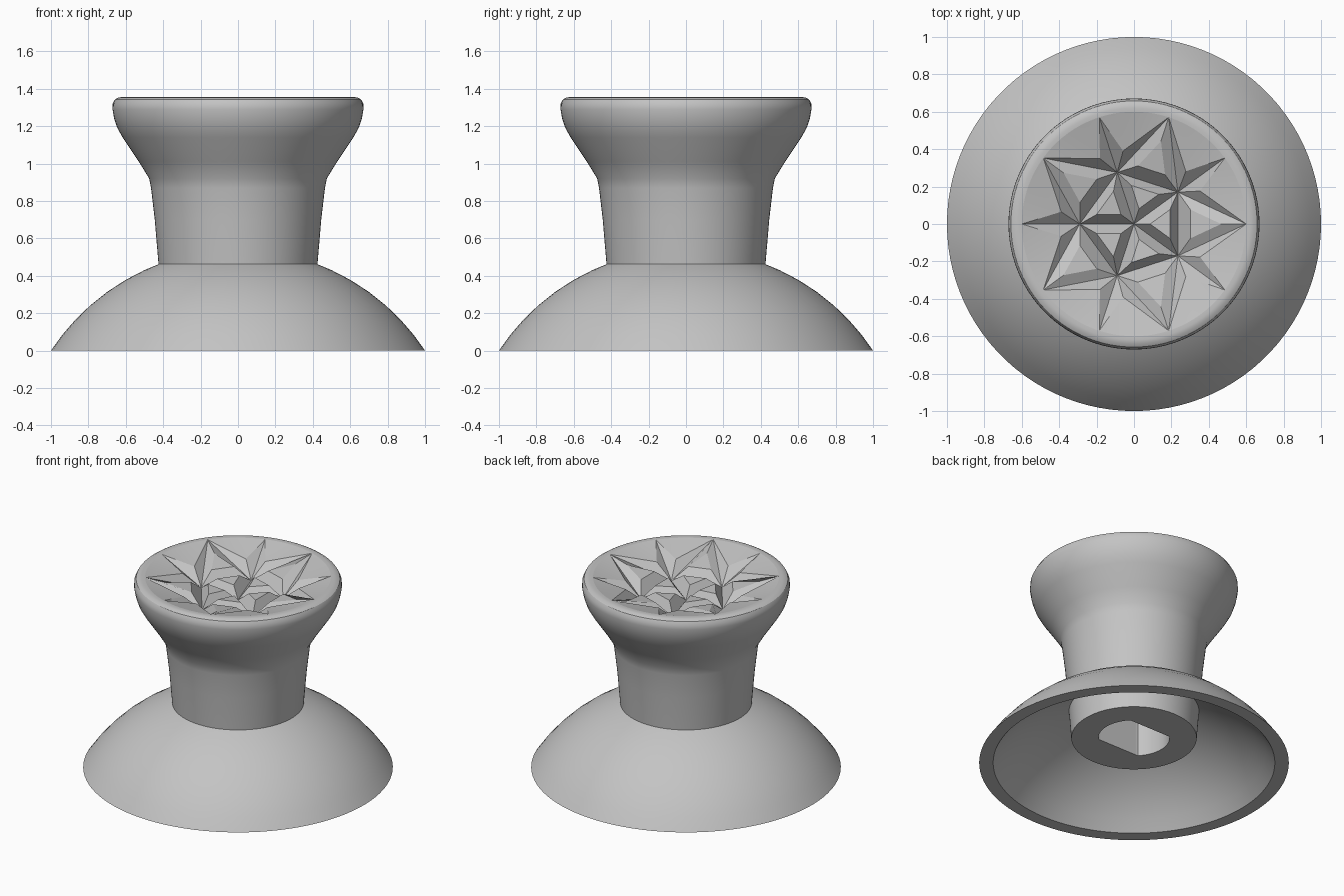
import bpy, bmesh
from math import cos, sin, pi, sqrt, radians
from mathutils import Vector

cube = bpy.data.objects.get("Cube")
if cube:
    bpy.data.objects.remove(cube, do_unlink=True)

grey = bpy.data.materials.new("plain_grey")
grey.use_nodes = True
COLOUR = (0.55, 0.55, 0.55, 1)
grey.diffuse_color = COLOUR
grey.node_tree.nodes["Principled BSDF"].inputs["Base Color"].default_value = COLOUR

SEG = 100       # sides of every round part
TIP_R = 0.6     # radius reached by the star tips


def finish(bm, name, smooth_angle=None):
    bmesh.ops.remove_doubles(bm, verts=bm.verts, dist=0.0005)
    bmesh.ops.recalc_face_normals(bm, faces=bm.faces)
    mesh = bpy.data.meshes.new(name)
    bm.to_mesh(mesh)
    bm.free()
    obj = bpy.data.objects.new(name, mesh)
    bpy.context.collection.objects.link(obj)
    mesh.materials.append(grey)
    if smooth_angle:
        bpy.ops.object.select_all(action="DESELECT")
        obj.select_set(True)
        bpy.context.view_layer.objects.active = obj
        bpy.ops.object.shade_smooth_by_angle(angle=radians(smooth_angle))
    return obj


def ring(bm, r, z, flat=None):
    """Circle of vertices, optionally with two flats facing front and back."""
    verts = []
    for i in range(SEG):
        a = 2 * pi * i / SEG
        x, y = r * cos(a), r * sin(a)
        if flat:
            y = max(-flat, min(flat, y))
        verts.append(bm.verts.new((x, y, z)))
    return verts


def bridge(bm, a, b):
    for i in range(SEG):
        j = (i + 1) % SEG
        bm.faces.new((a[i], a[j], b[j], b[i]))


def dome_z(r, sphere):
    return sqrt(sphere ** 2 - r * r) - 0.656


# Body: keyed hole, stem, hollow dome, neck and flared cap in one lathe
stem = [(0.405, 0.185), (0.42, dome_z(0.42, 1.121))]
inner = [(r, dome_z(r, 1.121)) for r in (0.5, 0.6, 0.7, 0.78, 0.85)] + [(0.91, 0)]
outer = [(1, 0)] + [(r, dome_z(r, 1.196)) for r in (0.94, 0.87, 0.79, 0.7, 0.6, 0.5, 0.425)]
neck = [(0.445, 0.7), (0.465, 0.87), (0.475, 0.92), (0.53, 1.01), (0.617, 1.14)]
cap = [(0.645, 1.19), (0.662, 1.24), (0.671, 1.29), (0.67, 1.32), (0.658, 1.343),
       (0.64, 1.353), (0.62, 1.356), (TIP_R, 1.355)]

bm = bmesh.new()
hole_top = ring(bm, 0.23, 0.6, 0.16)
rings = [hole_top, ring(bm, 0.23, 0.185, 0.16)]
rings += [ring(bm, r, z) for r, z in stem + inner + outer + neck + cap]
bm.faces.new(hole_top)
for lower, upper in zip(rings, rings[1:]):
    bridge(bm, lower, upper)
finish(bm, "stick_body", 32)


# Concave top with a star carved into it
def dish(r):
    return 1.258 + 0.27 * r * r


def polar(r, degrees, z=None):
    a = radians(degrees)
    return Vector((r * cos(a), r * sin(a), dish(r) if z is None else z))


def tip(degrees):
    return polar(TIP_R, degrees, 1.355)


def node(degrees):
    return polar(0.29, degrees, 1.2)


def corner(degrees, side):
    return polar(0.395, degrees + side * 9.5)


def add_face(bm, *points):
    bm.faces.new([bm.verts.new(p) for p in points])


def raised_facet(bm, *points):
    """Triangle of grooves sloping up to a small plateau on the dish."""
    centre = sum(points, Vector()) / 3
    plateau = []
    for p in points:
        q = centre.lerp(p, 0.45)
        q.z = dish(q.xy.length)
        plateau.append(q)
    add_face(bm, *plateau)
    for i in range(3):
        j = (i + 1) % 3
        add_face(bm, points[i], points[j], plateau[j], plateau[i])


dish_bm, star_bm = bmesh.new(), bmesh.new()
hub = Vector((0, 0, 1.19))
for k in range(5):
    a = 36 + 72 * k
    for side in (-1, 1):
        c = corner(a, side)
        # Smooth dish between two neighbouring tips
        for i in range(10):
            add_face(dish_bm, c, tip(a + side * 3.6 * i), tip(a + side * 3.6 * (i + 1)))
        # Groove walls running from the node out to the tips
        add_face(star_bm, node(a), tip(a), c)
        add_face(star_bm, node(a), c, tip(a + side * 36))
    raised_facet(star_bm, hub, node(a), node(a + 72))
    raised_facet(star_bm, node(a), tip(a + 36), node(a + 72))
for bm in (dish_bm, star_bm):
    for f in bm.faces:
        f.normal_update()
        if f.normal.z < 0:
            f.normal_flip()
finish(dish_bm, "cap_dish", 30)
finish(star_bm, "carved_star")
